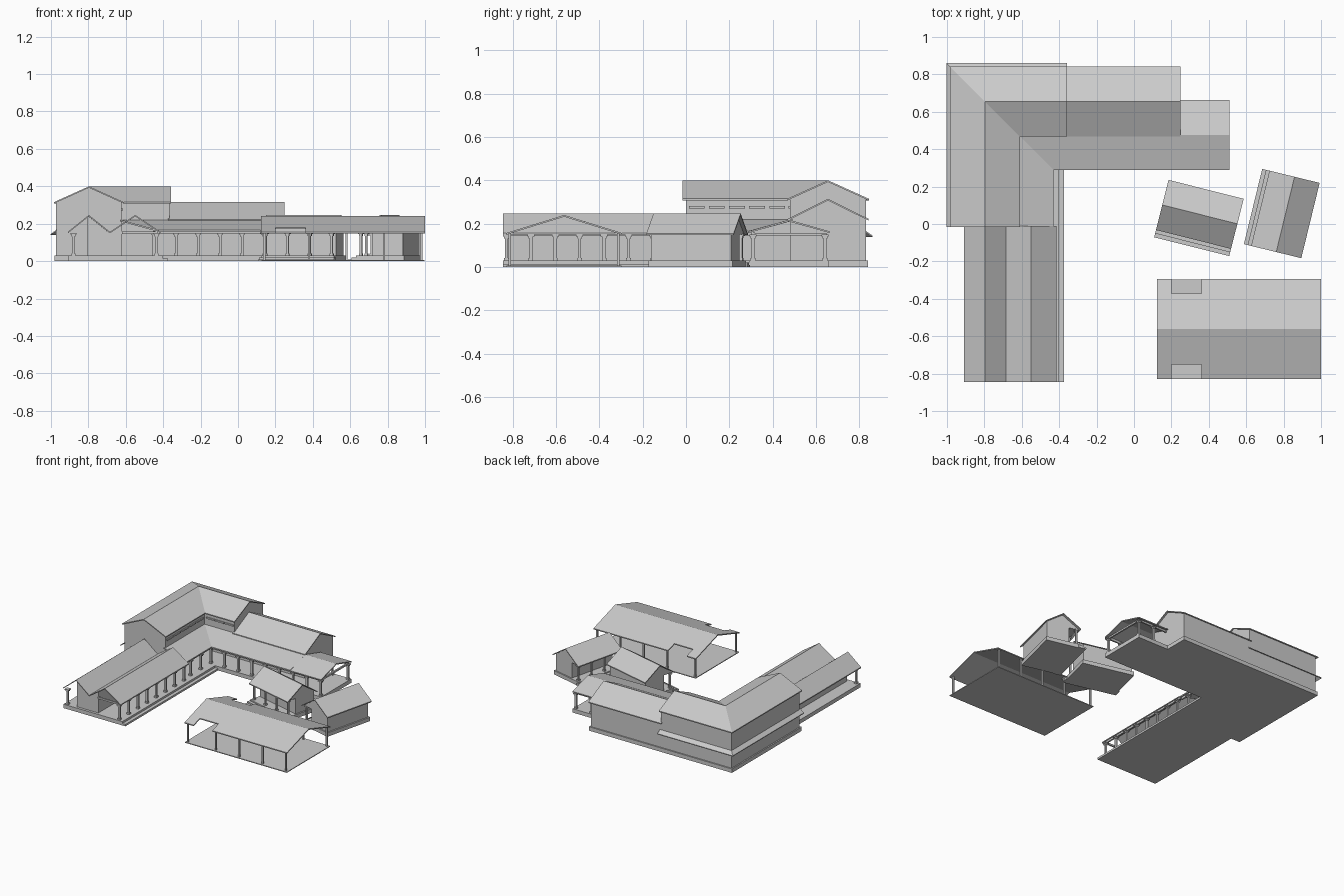
import bpy, bmesh, math
from mathutils import Matrix, Vector

if "Cube" in bpy.data.objects:
    bpy.data.objects.remove(bpy.data.objects["Cube"])

I = Matrix.Identity(4)


def finish(name, bm, M=I):
    bmesh.ops.recalc_face_normals(bm, faces=bm.faces)
    me = bpy.data.meshes.new(name)
    bm.to_mesh(me)
    bm.free()
    ob = bpy.data.objects.new(name, me)
    ob.matrix_world = M
    bpy.context.collection.objects.link(ob)
    return ob


def sweep(name, profile, path, M=I):
    """Sweep a closed (offset, z) profile; path holds x, y and mitre direction."""
    bm = bmesh.new()
    rings = [[bm.verts.new((x + d * mx, y + d * my, z)) for d, z in profile]
             for x, y, mx, my in path]
    n = len(profile)
    for a, b in zip(rings, rings[1:]):
        for i in range(n):
            bm.faces.new((a[i], a[(i + 1) % n], b[(i + 1) % n], b[i]))
    bm.faces.new(rings[0])
    bm.faces.new(rings[-1])
    return finish(name, bm, M)


def add_box(bm, x0, x1, y0, y1, z0, z1):
    c = Vector(((x0 + x1) / 2, (y0 + y1) / 2, (z0 + z1) / 2))
    s = Matrix.Diagonal((x1 - x0, y1 - y0, z1 - z0, 1))
    bmesh.ops.create_cube(bm, size=1, matrix=Matrix.Translation(c) @ s)


def boxes(name, items, M=I):
    bm = bmesh.new()
    for b in items:
        add_box(bm, *b)
    return finish(name, bm, M)


def posts(name, pts, z0, z1, r=0.007, M=I):
    """Columns with a plinth block and a two-step spreading capital."""
    items = []
    for x, y in pts:
        for k, a, b in ((1, z0, z1), (1.5, z0, z0 + 0.012),
                        (1.5, z1 - 0.018, z1), (2.3, z1 - 0.008, z1)):
            items.append((x - k * r, x + k * r, y - k * r, y + k * r, a, b))
    return boxes(name, items, M)


def chevron(w, zr, ze, t=0.008):
    return [(-w, ze), (0, zr), (w, ze), (w, ze - t), (0, zr - t), (-w, ze - t)]


def house(w, zr, ze, z0=0):
    return [(-w, z0), (-w, ze), (0, zr), (w, ze), (w, z0)]


def along_x(x0, x1, y):
    return [(x0, y, 0, 1), (x1, y, 0, 1)]


def along_y(y0, y1, x):
    return [(x, y0, 1, 0), (x, y1, 1, 0)]


def spread(a, b, n):
    return [a + (b - a) * i / (n - 1) for i in range(n)]


# Main L-shaped building: tall corner part
ridge = [(-0.797, -0.015, -1, 0), (-0.797, 0.655, -1, 1), (-0.357, 0.655, 0, 1)]
inset = [(-0.797, 0.0, -1, 0), (-0.797, 0.655, -1, 1), (-0.365, 0.655, 0, 1)]
sweep("main_walls", house(0.175, 0.392, 0.314), inset)
sweep("main_roof", chevron(0.188, 0.4, 0.315), ridge)
sweep("main_awning", [(0.17, 0.17), (0.205, 0.145), (0.205, 0.139), (0.17, 0.162)], ridge)
sweep("main_plinth", [(-0.185, 0), (0.185, 0), (0.185, 0.03), (-0.185, 0.03)], ridge)

# Clerestory windows in the upper inner walls
boxes("clerestory_windows",
      [(-0.63, -0.614, y - 0.036, y + 0.036, 0.27, 0.281) for y in spread(0.05, 0.42, 5)] +
      [(x - 0.036, x + 0.036, 0.472, 0.488, 0.27, 0.281) for x in spread(-0.57, -0.41, 3)])

# Lower north wing
sweep("north_wing_walls", house(0.175, 0.308, 0.226), along_x(-0.4, 0.235, 0.655))
sweep("north_wing_roof", chevron(0.187, 0.315, 0.222), along_x(-0.375, 0.248, 0.655))
boxes("north_wing_plinth", [(-0.4, 0.245, 0.47, 0.84, 0, 0.03)])

# Covered walk around the inside of the L, ending in an open gable
lean = [(-0.02, 0.222), (0.18, 0.167), (0.18, 0.158), (-0.02, 0.213)]
sweep("walk_roof", lean, [(-0.61, -0.01, 1, 0), (-0.61, 0.47, 1, -1), (0.245, 0.47, 0, -1)])
sweep("walk_end_roof", chevron(0.187, 0.218, 0.165), along_x(0.245, 0.51, 0.475))
sweep("walk_beam", [(0.155, 0.145), (0.167, 0.145), (0.167, 0.162), (0.155, 0.162)],
      [(-0.61, -0.01, 1, 0), (-0.61, 0.47, 1, -1), (0.5, 0.47, 0, -1)])
boxes("walk_end_beams", [(0.488, 0.5, 0.303, 0.647, 0.145, 0.158),
                         (0.245, 0.5, 0.635, 0.647, 0.145, 0.158)])
boxes("walk_platform", [(-0.63, -0.374, -0.845, 0.29, 0, 0.015),
                        (-0.63, -0.4, -0.845, 0.3, 0, 0.03),
                        (-0.63, 0.51, 0.29, 0.48, 0, 0.03),
                        (0.24, 0.51, 0.29, 0.66, 0, 0.03)])
posts("walk_columns",
      [(x, 0.309) for x in spread(-0.449, 0.494, 9)] +
      [(-0.449, y) for y in (0.06, 0.185)] + [(0.494, 0.641), (0.36, 0.641)], 0.03, 0.15)

# South wing: rooms in the middle, an open walk on each side, two gable roofs
sweep("south_rooms", [(-0.805, 0), (-0.805, 0.232), (-0.797, 0.238), (-0.69, 0.153),
                      (-0.62, 0.198), (-0.62, 0)], along_y(-0.825, 0.02, 0))
sweep("south_rooms_roof", chevron(0.112, 0.247, 0.157), along_y(-0.845, -0.01, -0.797))
sweep("south_walk_roof", chevron(0.135, 0.247, 0.157), along_y(-0.845, -0.01, -0.55))
boxes("south_plinth", [(-0.905, -0.62, -0.845, 0, 0, 0.03)])
boxes("south_walk_beam", [(-0.442, -0.43, -0.835, -0.01, 0.145, 0.165),
                          (-0.62, -0.43, -0.835, -0.823, 0.145, 0.158)])
posts("south_columns", [(-0.436, y) for y in spread(-0.828, -0.04, 8)] +
      [(-0.88, -0.828), (-0.88, -0.04)], 0.03, 0.15)

# Two matching small houses with verandas facing the yard
for label, x, y, ang in (("west", 0.347, 0.032, -14.1), ("east", 0.79, 0.056, -103.7)):
    M = Matrix.Translation((x, y, 0)) @ Matrix.Rotation(math.radians(ang), 4, 'Z')
    sweep(label + "_house_roof", chevron(0.138, 0.247, 0.155), along_x(-0.207, 0.207, 0.02), M)
    sweep(label + "_house_walls",
          [(-0.03, 0), (-0.03, 0.15), (-0.1, 0.15), (-0.1, 0.166), (0.02, 0.24),
           (0.14, 0.163), (0.14, 0)], along_x(-0.19, 0.19, 0), M)
    boxes(label + "_house_floor", [(-0.2, 0.2, -0.115, 0.15, 0, 0.03)], M)
    boxes(label + "_house_steps", [(-0.207, 0.207, -0.158, -0.1, 0, 0.01),
                                   (-0.207, 0.207, -0.137, -0.1, 0, 0.02)], M)
    posts(label + "_house_columns", [(u, -0.092) for u in spread(-0.182, 0.182, 4)],
          0.03, 0.152, 0.006, M)

# Open pavilion with the eaves cut back on both sides for an entrance
for label, x0, x1, w, ze in (("left", 0.122, 0.2, 0.267, 0.157),
                             ("notched", 0.2, 0.36, 0.19, 0.181),
                             ("right", 0.36, 1.0, 0.267, 0.157)):
    sweep("pavilion_roof_" + label, chevron(w, 0.24, ze), along_x(x0, x1, -0.562))
boxes("pavilion_floor", [(0.125, 0.998, -0.828, -0.297, 0, 0.006)])
boxes("pavilion_posts", [(x - 0.006, x + 0.006, y - 0.006, y + 0.006, 0, 0.158)
                         for x in (0.14, 0.38, 0.58, 0.78, 0.98) for y in (-0.812, -0.312)])
